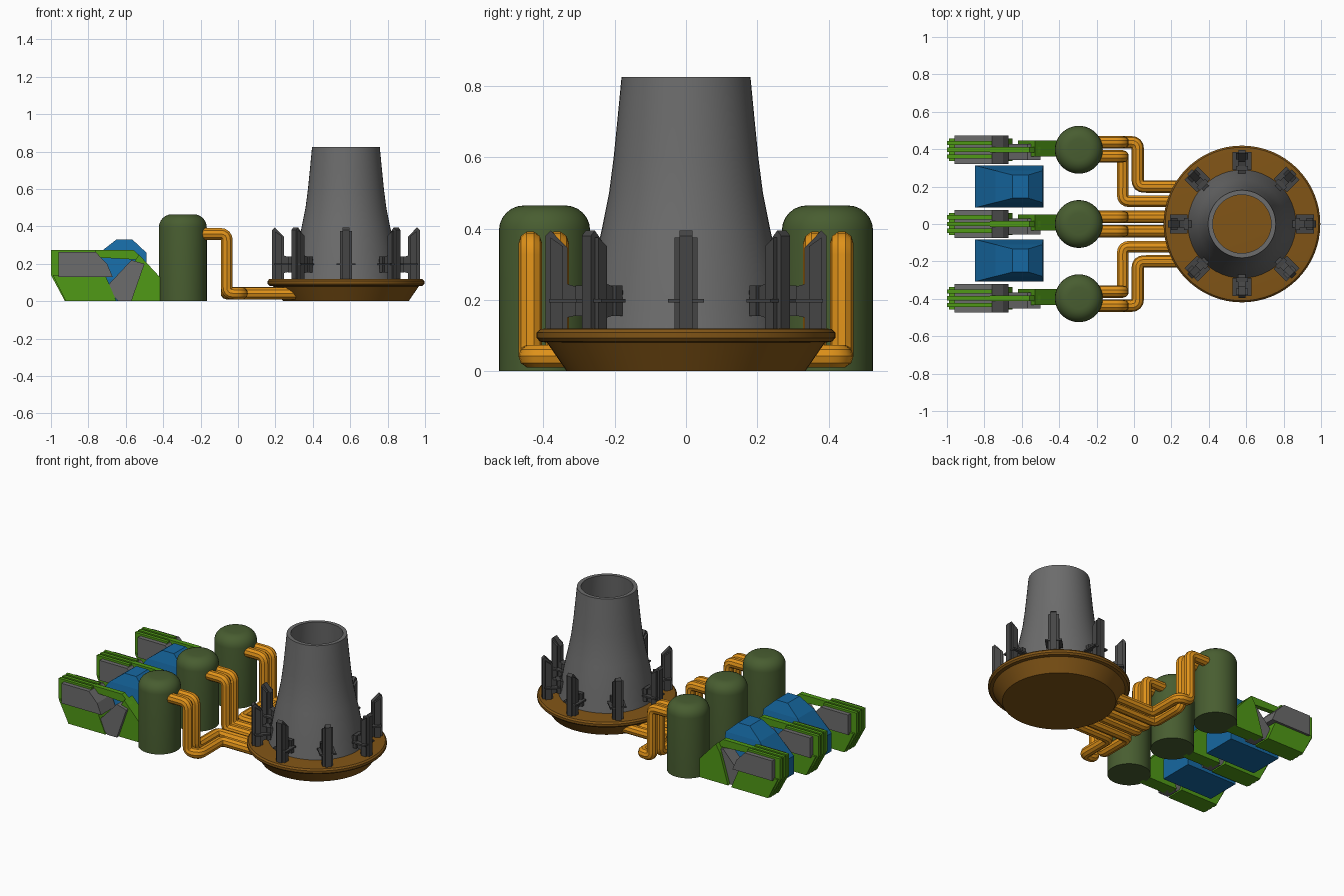
import bpy, bmesh
from math import sin, cos, pi, radians
from mathutils import Vector, Matrix

if "Cube" in bpy.data.objects:
    bpy.data.objects.remove(bpy.data.objects["Cube"])


def mat(name, r, g, b):
    m = bpy.data.materials.new(name)
    m.diffuse_color = (r, g, b, 1)
    m.use_nodes = True
    m.node_tree.nodes["Principled BSDF"].inputs["Base Color"].default_value = m.diffuse_color
    return m


BROWN = mat("brown", 0.22, 0.09, 0.008)
ORANGE = mat("orange", 0.75, 0.29, 0.01)
OLIVE = mat("olive", 0.065, 0.11, 0.03)
LIME = mat("lime", 0.08, 0.32, 0.008)
BLUE = mat("blue", 0.008, 0.14, 0.36)
DARK = mat("dark", 0.06, 0.06, 0.06)
GREY = mat("grey", 0.15, 0.15, 0.15)


def finish(bm, name, m, smooth=False):
    bmesh.ops.recalc_face_normals(bm, faces=bm.faces)
    me = bpy.data.meshes.new(name)
    bm.to_mesh(me)
    bm.free()
    ob = bpy.data.objects.new(name, me)
    bpy.context.collection.objects.link(ob)
    me.materials.append(m)
    if smooth:
        bpy.ops.object.select_all(action='DESELECT')
        ob.select_set(True)
        bpy.context.view_layer.objects.active = ob
        bpy.ops.object.shade_smooth_by_angle(angle=radians(35))
    return ob


def lathe(name, prof, x, y, m, n=48, closed=False):
    """Revolve an (r, z) profile around a vertical axis."""
    bm = bmesh.new()
    vs = [bm.verts.new((r, 0, z)) for r, z in prof]
    pairs = list(zip(vs, vs[1:])) + ([(vs[-1], vs[0])] if closed else [])
    edges = [bm.edges.new(p) for p in pairs]
    bmesh.ops.spin(bm, geom=vs + edges, cent=(0, 0, 0), axis=(0, 0, 1),
                   angle=2 * pi, steps=n)
    bmesh.ops.remove_doubles(bm, verts=bm.verts, dist=1e-5)
    bmesh.ops.translate(bm, verts=bm.verts, vec=(x, y, 0))
    return finish(bm, name, m, True)


def add_prism(bm, pts, y0, y1, mx=Matrix()):
    """Extrude an (x, z) outline from y0 to y1."""
    a = [bm.verts.new(mx @ Vector((x, y0, z))) for x, z in pts]
    b = [bm.verts.new(mx @ Vector((x, y1, z))) for x, z in pts]
    n = len(pts)
    bm.faces.new(a)
    bm.faces.new(b[::-1])
    for i in range(n):
        bm.faces.new((a[i], b[i], b[(i + 1) % n], a[(i + 1) % n]))


def prism(name, pts, y0, y1, m):
    bm = bmesh.new()
    add_prism(bm, pts, y0, y1)
    return finish(bm, name, m)


def pipe(name, pts, r=0.033, bend=0.035):
    """Round pipe along a path with rounded corners."""
    pts = [Vector(p) for p in pts]
    path = [pts[0]]
    for a, p, c in zip(pts, pts[1:], pts[2:]):
        s, e = p + (a - p).normalized() * bend, p + (c - p).normalized() * bend
        path += [s * (1 - t) ** 2 + p * 2 * t * (1 - t) + e * t * t
                 for t in (0, 0.25, 0.5, 0.75, 1)]
    path.append(pts[-1])
    cu = bpy.data.curves.new(name, 'CURVE')
    cu.dimensions = '3D'
    cu.bevel_depth, cu.bevel_resolution, cu.use_fill_caps = r, 3, True
    sp = cu.splines.new('POLY')
    sp.points.add(len(path) - 1)
    for q, v in zip(sp.points, path):
        q.co = (*v, 1)
    tmp = bpy.data.objects.new(name + "_path", cu)
    bpy.context.collection.objects.link(tmp)
    me = bpy.data.meshes.new_from_object(
        tmp.evaluated_get(bpy.context.evaluated_depsgraph_get()))
    bpy.data.objects.remove(tmp)
    bm = bmesh.new()
    bm.from_mesh(me)
    finish(bm, name, ORANGE, True)


CX = 0.577

# Dish base
lathe("dish_base", [(0, 0), (0.335, 0), (0.39, 0.08), (0.41, 0.083), (0.419, 0.093),
                    (0.419, 0.108), (0.41, 0.118), (0.39, 0.12), (0, 0.12)], CX, 0, BROWN, 64)

# Hollow tower
outer = [(0.29, 0.115), (0.275, 0.2), (0.258, 0.3), (0.236, 0.4), (0.216, 0.5),
         (0.203, 0.6), (0.193, 0.7), (0.181, 0.825)]
lathe("cooling_tower", outer + [(r - 0.025, z) for r, z in outer[::-1]], CX, 0, GREY, 48, True)

# Eight upright fins with brackets
bm = bmesh.new()
for i in range(8):
    mx = Matrix.Translation((CX, 0, 0)) @ Matrix.Rotation(i * pi / 4, 4, 'Z')
    inner = [(0.332, 0.115), (0.395, 0.115), (0.395, 0.38), (0.38, 0.395), (0.332, 0.345)]
    add_prism(bm, inner, -0.018, 0.018, mx)
    add_prism(bm, [(0.345, 0.115), (0.38, 0.115), (0.38, 0.375), (0.345, 0.35)],
              -0.032, 0.032, mx)
    add_prism(bm, [(0.25, 0.17), (0.335, 0.15), (0.335, 0.245), (0.25, 0.22)],
              -0.02, 0.02, mx)
    add_prism(bm, [(0.285, 0.155), (0.31, 0.155), (0.31, 0.24), (0.285, 0.24)],
              -0.032, 0.032, mx)
    add_prism(bm, [(0.29, 0.193), (0.385, 0.193), (0.385, 0.203), (0.29, 0.203)],
              -0.05, 0.05, mx)
finish(bm, "fins", DARK)

# Tanks with rounded tops
TANKS = (("back", 0.397), ("middle", 0.0), ("front", -0.397))
cap = [(0.058 + 0.07 * cos(t * pi / 12), 0.395 + 0.07 * sin(t * pi / 12)) for t in range(7)]
for tag, y in TANKS:
    lathe(tag + "_tank", [(0, 0), (0.128, 0)] + cap + [(0, 0.465)], -0.295, y, OLIVE, 40)

# Pipes from the tanks into the dish
for s, tag in ((1, "back"), (-1, "front")):
    top = lambda y: [(-0.3, y * s, 0.36), (-0.06, y * s, 0.36), (-0.06, y * s, 0.042)]
    pipe(tag + "_outer_pipe", top(0.437) + [(0.02, 0.437 * s, 0.042),
         (0.02, 0.2 * s, 0.042), (0.32, 0.2 * s, 0.042)])
    pipe(tag + "_inner_pipe", top(0.362) + [(-0.06, 0.122 * s, 0.042), (0.32, 0.122 * s, 0.042)])
    pipe(tag + "_middle_pipe", top(0.038) + [(0.32, 0.038 * s, 0.042)])

# Blue housings: stacked rectangles (x0, x1, half width, z)
LEVELS = [(-0.85, -0.485, 0.113, 0), (-0.85, -0.485, 0.113, 0.12),
          (-0.74, -0.49, 0.085, 0.26), (-0.65, -0.565, 0.062, 0.33)]
for tag, yc in (("back", 0.2), ("front", -0.195)):
    bm = bmesh.new()
    rings = [[bm.verts.new(p) for p in ((a, yc - w, z), (b, yc - w, z), (b, yc + w, z), (a, yc + w, z))]
             for a, b, w, z in LEVELS]
    for lo, hi in zip(rings, rings[1:]):
        for i in range(4):
            bm.faces.new((lo[i], lo[(i + 1) % 4], hi[(i + 1) % 4], hi[i]))
    bm.faces.new(rings[0])
    bm.faces.new(rings[-1])
    finish(bm, tag + "_housing", BLUE)

# Angular armoured walls between the housings
for tag, y in TANKS:
    prism(tag + "_wall_block", [(-0.96, 0.13), (-0.67, 0.13), (-0.7, 0.2), (-0.76, 0.262), (-0.96, 0.262)],
          y - 0.075, y + 0.075, GREY)
    prism(tag + "_wall_skirt", [(-0.99, 0.14), (-0.92, 0), (-0.65, 0), (-0.71, 0.14)],
          y - 0.06, y + 0.06, LIME)
    for i, dy in enumerate((-0.036, 0.0, 0.036)):
        prism(f"{tag}_wall_slat_{i}", [(-1, 0.14), (-0.925, 0), (-0.8, 0), (-0.76, 0.275), (-1, 0.275)],
              y + dy - 0.011, y + dy + 0.011, LIME)
    prism(tag + "_wall_rail", [(-0.77, 0.275), (-0.56, 0.275), (-0.5, 0.22), (-0.77, 0.235)],
          y - 0.016, y + 0.016, LIME)
    prism(tag + "_wall_wedge", [(-0.71, 0.07), (-0.64, 0), (-0.57, 0.0), (-0.5, 0.2), (-0.57, 0.22)],
          y - 0.055, y + 0.03, GREY)
    prism(tag + "_wall_nose", [(-0.62, 0), (-0.4, 0), (-0.4, 0.11), (-0.53, 0.25), (-0.56, 0.2)],
          y - 0.035, y + 0.05, LIME)
